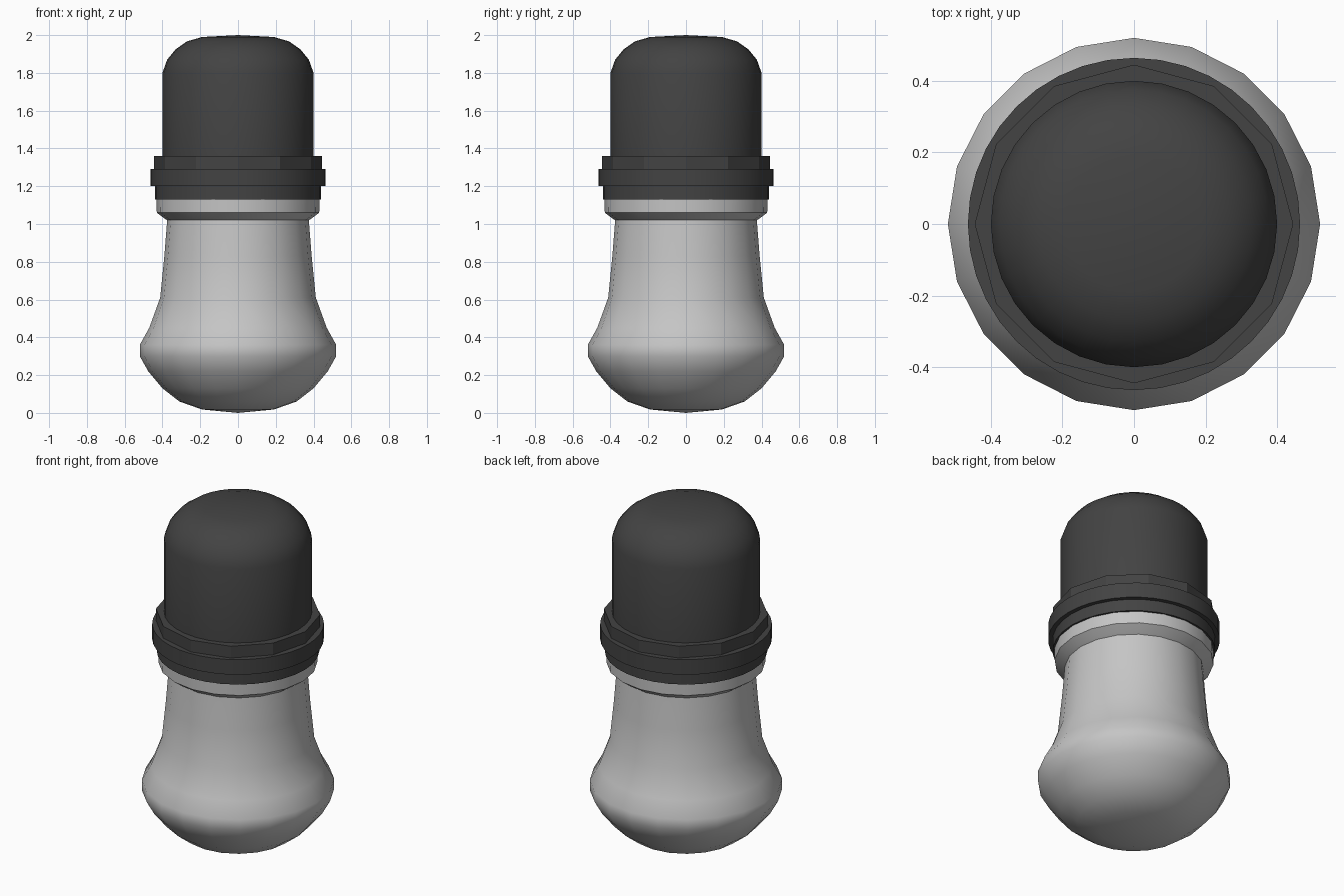
import bpy, bmesh, math

if "Cube" in bpy.data.objects:
    bpy.data.objects.remove(bpy.data.objects["Cube"])


def material(name, value):
    m = bpy.data.materials.new(name)
    m.diffuse_color = (value, value, value, 1)
    m.use_nodes = True
    m.node_tree.nodes["Principled BSDF"].inputs["Base Color"].default_value = m.diffuse_color
    return m


light = material("light grey", 0.56)
dark = material("dark grey", 0.056)


def lathe(name, profile, sides, mat, angle=40):
    """Revolve (radius, z) points about z; radius 0 closes to a point."""
    bm = bmesh.new()
    rings = []
    for r, z in profile:
        if r == 0:
            rings.append([bm.verts.new((0, 0, z))] * sides)
        else:
            rings.append([bm.verts.new((r * math.sin(2 * math.pi * i / sides),
                                        r * math.cos(2 * math.pi * i / sides), z))
                          for i in range(sides)])
    for a, b in zip(rings, rings[1:]):
        for i in range(sides):
            j = (i + 1) % sides
            corners = list(dict.fromkeys((a[i], a[j], b[j], b[i])))
            bm.faces.new(corners)
    bmesh.ops.recalc_face_normals(bm, faces=bm.faces)
    me = bpy.data.meshes.new(name)
    bm.to_mesh(me)
    bm.free()
    me.materials.append(mat)
    ob = bpy.data.objects.new(name, me)
    bpy.context.collection.objects.link(ob)
    bpy.ops.object.select_all(action='DESELECT')
    ob.select_set(True)
    bpy.context.view_layer.objects.active = ob
    bpy.ops.object.shade_smooth_by_angle(angle=math.radians(angle))
    return ob


# Rounded bulb with a tapering neck and lip
lathe("bulb_body", [(0, 0.0), (0.19, 0.018), (0.31, 0.06), (0.40, 0.13),
                    (0.475, 0.22), (0.52, 0.30), (0.52, 0.36), (0.47, 0.45),
                    (0.412, 0.61), (0.39, 0.83), (0.375, 1.02), (0.39, 1.03),
                    (0.43, 1.06), (0.432, 1.13), (0, 1.13)], 20, light, 50)


# Stacked collar rings
def ring(name, r, z0, z1, sides, angle=25):
    lathe(name, [(0, z0), (r, z0), (r, z1), (0, z1)], sides, dark, angle)


ring("lower_collar", 0.44, 1.13, 1.205, 32)
ring("middle_collar", 0.464, 1.20, 1.29, 40)
ring("upper_collar", 0.445, 1.285, 1.36, 12)

# Domed cap
lathe("cap", [(0, 1.34), (0.40, 1.34), (0.40, 1.80), (0.375, 1.87), (0.33, 1.925),
              (0.27, 1.967), (0.19, 1.99), (0, 2.0)], 32, dark)
